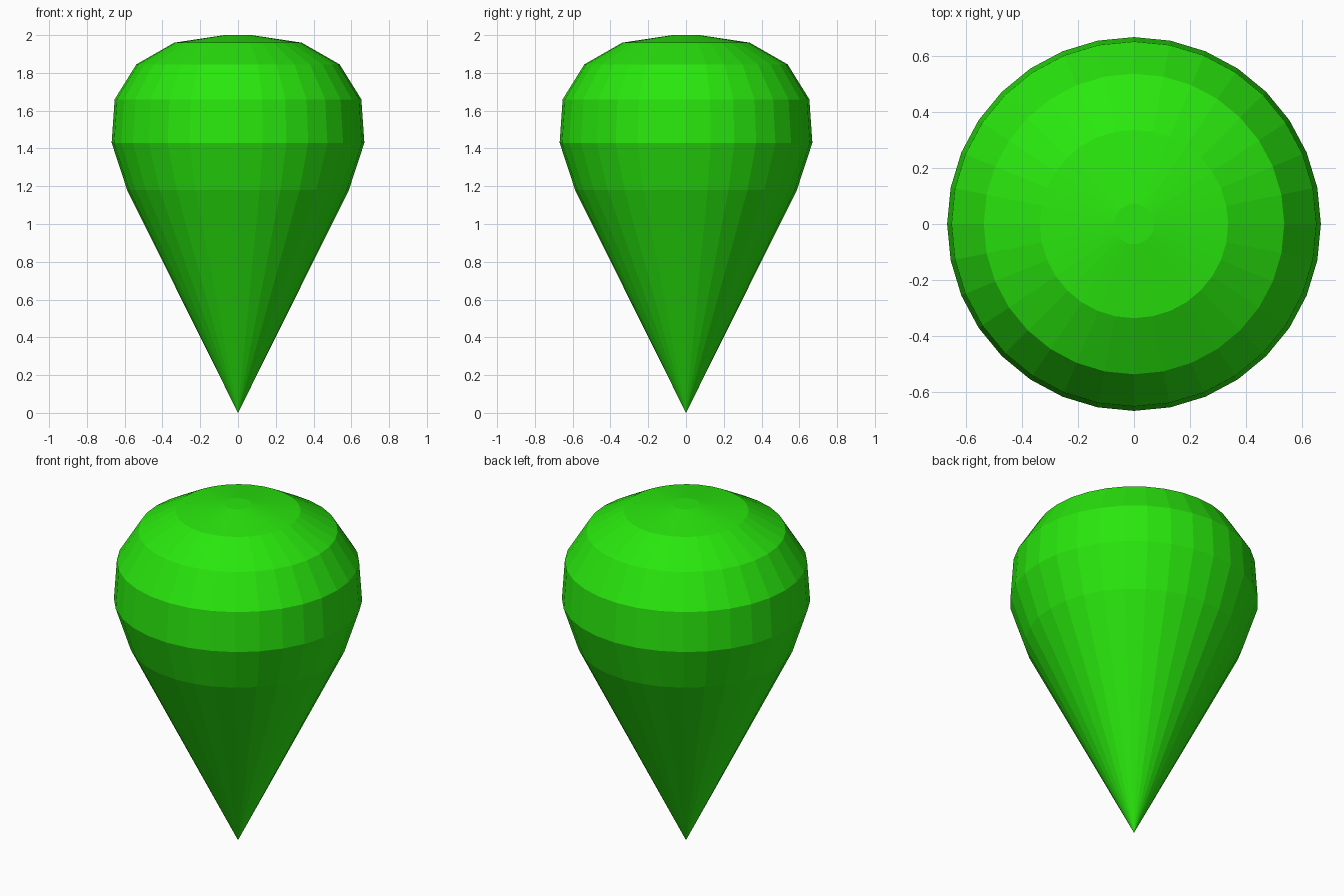
import bpy, bmesh
from math import cos, sin, tau

if "Cube" in bpy.data.objects:
    bpy.data.objects.remove(bpy.data.objects["Cube"])

SIDES = 32
# Profile (radius, height) from above the tip to the flat crown
PROFILE = [(0.587, 1.18), (0.669, 1.43), (0.653, 1.66),
           (0.538, 1.845), (0.337, 1.96), (0.072, 2.0)]

bm = bmesh.new()
tip = bm.verts.new((0, 0, 0))
rings = [[bm.verts.new((r * cos(tau * i / SIDES), r * sin(tau * i / SIDES), z))
          for i in range(SIDES)] for r, z in PROFILE]

# Pointed lower cone
for i in range(SIDES):
    bm.faces.new((tip, rings[0][(i + 1) % SIDES], rings[0][i]))

# Rounded upper bands
for low, high in zip(rings, rings[1:]):
    for i in range(SIDES):
        j = (i + 1) % SIDES
        bm.faces.new((low[i], low[j], high[j], high[i]))

# Flat crown
bm.faces.new(rings[-1])
bmesh.ops.recalc_face_normals(bm, faces=bm.faces)

mesh = bpy.data.meshes.new("teardrop_marker")
bm.to_mesh(mesh)
bm.free()
obj = bpy.data.objects.new("teardrop_marker", mesh)
bpy.context.collection.objects.link(obj)

# Saturated green material
green = bpy.data.materials.new("green")
green.diffuse_color = (0.022, 0.8, 0.004, 1)
green.use_nodes = True
green.node_tree.nodes["Principled BSDF"].inputs["Base Color"].default_value = green.diffuse_color
mesh.materials.append(green)
